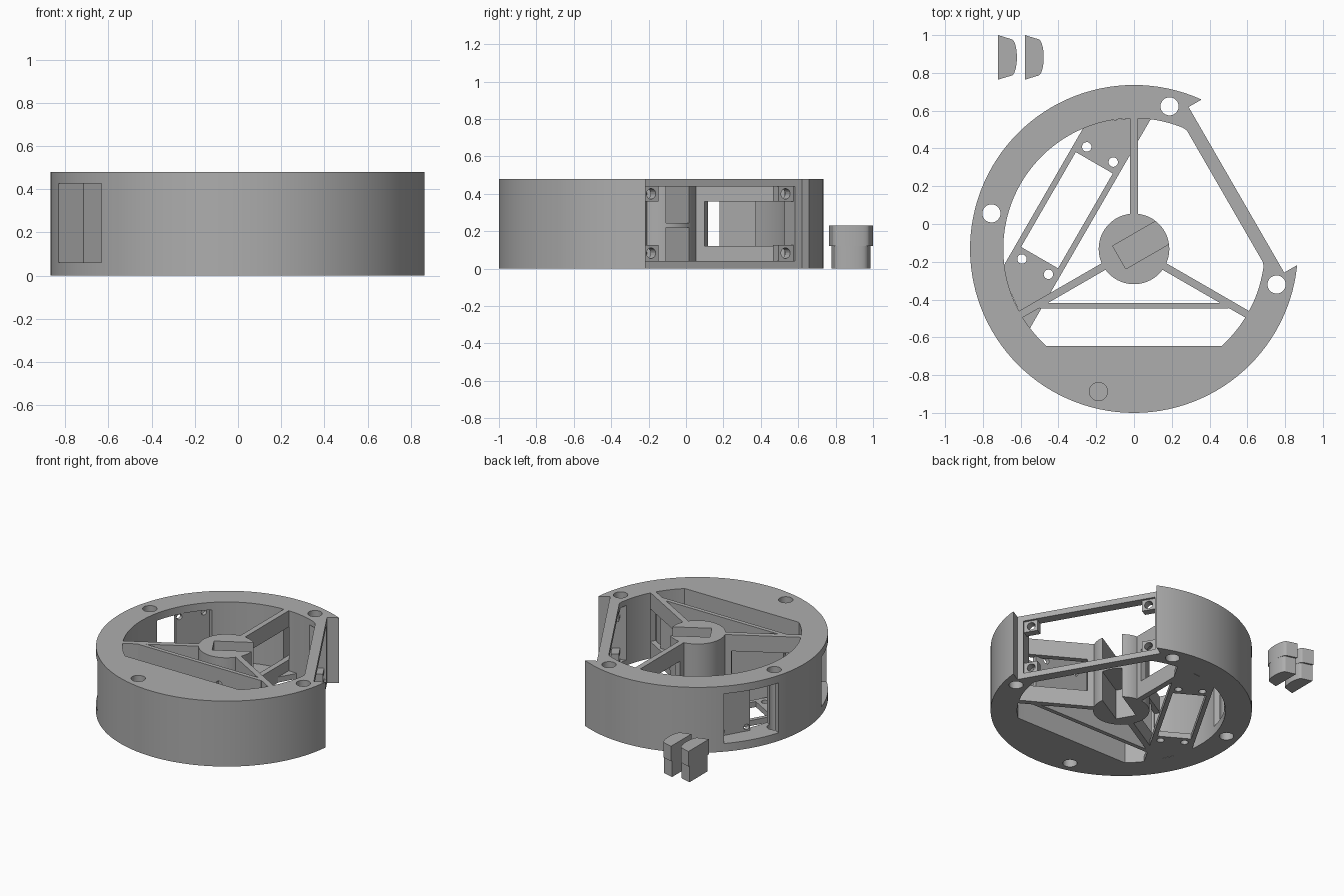
import bpy
import bmesh
from math import radians, cos, sin, pi
from mathutils import Matrix

cube = bpy.data.objects.get("Cube")
if cube:
    bpy.data.objects.remove(cube)

grey = bpy.data.materials.new("plain grey")
grey.use_nodes = True
COLOUR = (0.42, 0.42, 0.42, 1)
grey.diffuse_color = COLOUR
grey.node_tree.nodes["Principled BSDF"].inputs["Base Color"].default_value = COLOUR

H = 0.48            # wheel height
R = 0.868           # outer radius
INNER = 0.692       # cavity radius
SKIN = 0.04         # beam and floor thickness


def frame(angle):
    """Local x points outward from the wheel centre, y sideways."""
    return Matrix.Translation((0, -0.132, 0)) @ Matrix.Rotation(radians(angle), 4, 'Z')


def prism(name, points, z0, z1, matrix=Matrix()):
    bm = bmesh.new()
    face = bm.faces.new([bm.verts.new((x, y, z0)) for x, y in points])
    top = bmesh.ops.extrude_face_region(bm, geom=[face])
    verts = [v for v in top["geom"] if isinstance(v, bmesh.types.BMVert)]
    bmesh.ops.translate(bm, verts=verts, vec=(0, 0, z1 - z0))
    bmesh.ops.recalc_face_normals(bm, faces=bm.faces)
    bm.transform(matrix)
    mesh = bpy.data.meshes.new(name)
    bm.to_mesh(mesh)
    bm.free()
    mesh.materials.append(grey)
    obj = bpy.data.objects.new(name, mesh)
    bpy.context.collection.objects.link(obj)
    return obj


def block(name, angle, v0, v1, w0, w1, z0, z1):
    return prism(name, [(v0, w0), (v1, w0), (v1, w1), (v0, w1)], z0, z1, frame(angle))


def circle(radius, n, x=0, y=0):
    return [(x + radius * cos(2 * pi * i / n), y + radius * sin(2 * pi * i / n)) for i in range(n)]


def bore(angle, v0, v1, w, z, radius):
    """Cutter for a hole drilled outward."""
    turn = Matrix.Translation((0, w, z)) @ Matrix.Rotation(pi / 2, 4, 'Y')
    return prism("cutter", circle(radius, 20), v0, v1, frame(angle) @ turn)


def cut(obj, *cutters):
    for cutter in cutters:
        mod = obj.modifiers.new("cut", 'BOOLEAN')
        mod.operation = 'DIFFERENCE'
        mod.solver = 'EXACT'
        mod.object = cutter
        bpy.context.view_layer.objects.active = obj
        bpy.ops.object.modifier_apply(modifier=mod.name)
        bpy.data.objects.remove(cutter)


def smooth(obj):
    bpy.ops.object.select_all(action='DESELECT')
    obj.select_set(True)
    bpy.context.view_layer.objects.active = obj
    bpy.ops.object.shade_smooth_by_angle(angle=radians(25))


# Outer rim: disc with a round cavity that has a flat at the front and one at the open side
def cavity_radius(a):
    r = INNER
    for angle, distance in ((270, 0.515), (30, 0.556)):
        c = cos(radians(a - angle))
        if c > 0.1:
            r = min(r, distance / c)
    return r


rim = prism("rim", circle(R, 120), 0, H, frame(0))
cavity = [(cavity_radius(a) * cos(radians(a)), cavity_radius(a) * sin(radians(a)))
          for a in range(0, 360, 2)]
cut(rim, prism("cutter", cavity, -0.1, H + 0.1, frame(0)))

# Open side: flattened rim with a wide opening between two beams
cut(rim,
    block("cutter", 30, 0.626, 1, -0.506, 0.506, -0.1, 1),
    block("cutter", 30, 0.4, 0.8, -0.465, 0.465, SKIN, H - SKIN))

# Side windows, one open and one with a thin back wall
cut(rim,
    block("cutter", 150, 0.55, 1, -0.2, 0.2, 0.06, 0.425),
    block("cutter", 210, 0.71, 1, -0.2, 0.2, 0.06, 0.425))
for z in (0.13, 0.36):
    cut(rim, bore(210, 0.6, 0.75, 0.07, z, 0.025))

# Round holes through the rim; the front one is blind from both faces
for a in (76, 166, -14):
    cut(rim, prism("cutter", circle(0.048, 28, 0.778), -0.1, 1, frame(a)))
for z0, z1 in ((-0.1, 0.1), (H - 0.1, 1)):
    cut(rim, prism("cutter", circle(0.048, 28, 0.778), z0, z1, frame(256)))

# Spokes with a rectangular window that runs a little into the rim
for a in (90, 210, 330):
    cut(rim, block("cutter", a, 0.6, 0.76 if a == 90 else 0.7, -0.021, 0.021, 0.12, 0.36))
    spoke = block("spoke", a, 0.15, 0.71, -0.02, 0.02, 0, H)
    cut(spoke, block("cutter", a, 0.23, 0.8, -0.1, 0.1, 0.12, 0.36))
smooth(rim)

# Central hub with slots above and below a middle shelf
hub = prism("hub", circle(0.187, 64), 0, H, frame(0))
cut(hub,
    block("cutter", 30, -0.09, 0.3, -0.07, 0.07, 0.245, 1),
    block("cutter", 30, -0.09, 0.3, -0.07, 0.07, -0.1, 0.22))
smooth(hub)

# Screw tabs in the corners of the open side
for side in (-1, 1):
    for z0, z1 in ((SKIN, 0.125), (0.36, H - SKIN)):
        w0, w1 = sorted((side * 0.37, side * 0.475))
        tab = block("screw_tab", 30, 0.556, 0.61, w0, w1, z0, z1)
        cut(tab, bore(30, 0.4, 0.8, side * 0.415, (z0 + z1) / 2, 0.028))

# Thin upright wall behind the solid front part
wall = block("front_wall", 270, 0.285, 0.315, -0.5, 0.5, 0, H)
for w in (0.16, 0.41):
    cut(wall, bore(270, 0.2, 0.4, w, 0.36, 0.025))

# Floor bracket with a large opening and four screw holes
outline = [(0.267, -0.66), (0.553, -0.45), (0.553, 0.45), (0.267, 0.66)]
bracket = prism("floor_bracket", outline, 0, SKIN, frame(150))
cut(bracket, block("cutter", 150, 0.297, 0.523, -0.29, 0.29, -0.1, 0.2))
for v in (0.325, 0.487):
    for w in (-0.343, 0.343):
        cut(bracket, prism("cutter", circle(0.025, 20, v, w), -0.1, 0.2, frame(150)))

# Plate that closes part of the open side window
plate = block("window_plate", 150, 0.70, 0.73, -0.21, 0.045, 0.05, 0.435)
for w in (-0.16, 0.02):
    for z in (0.09, 0.40):
        cut(plate, bore(150, 0.6, 0.8, w, z, 0.02))

# Two loose clamp pads with a bowed face and a narrower foot
for x in (-0.72, -0.578):
    for name, half, z0, z1 in (("pad_foot", 0.105, 0, 0.12), ("pad_head", 0.118, 0.12, 0.23)):
        bow = [(0.07 + 0.03 * cos(t * pi / 16), 0.82 * half * sin(t * pi / 16)) for t in range(-8, 9)]
        points = [(0, half), (0, -half)] + bow
        smooth(prism(name, points, z0, z1, Matrix.Translation((x, 0.882, 0))))
